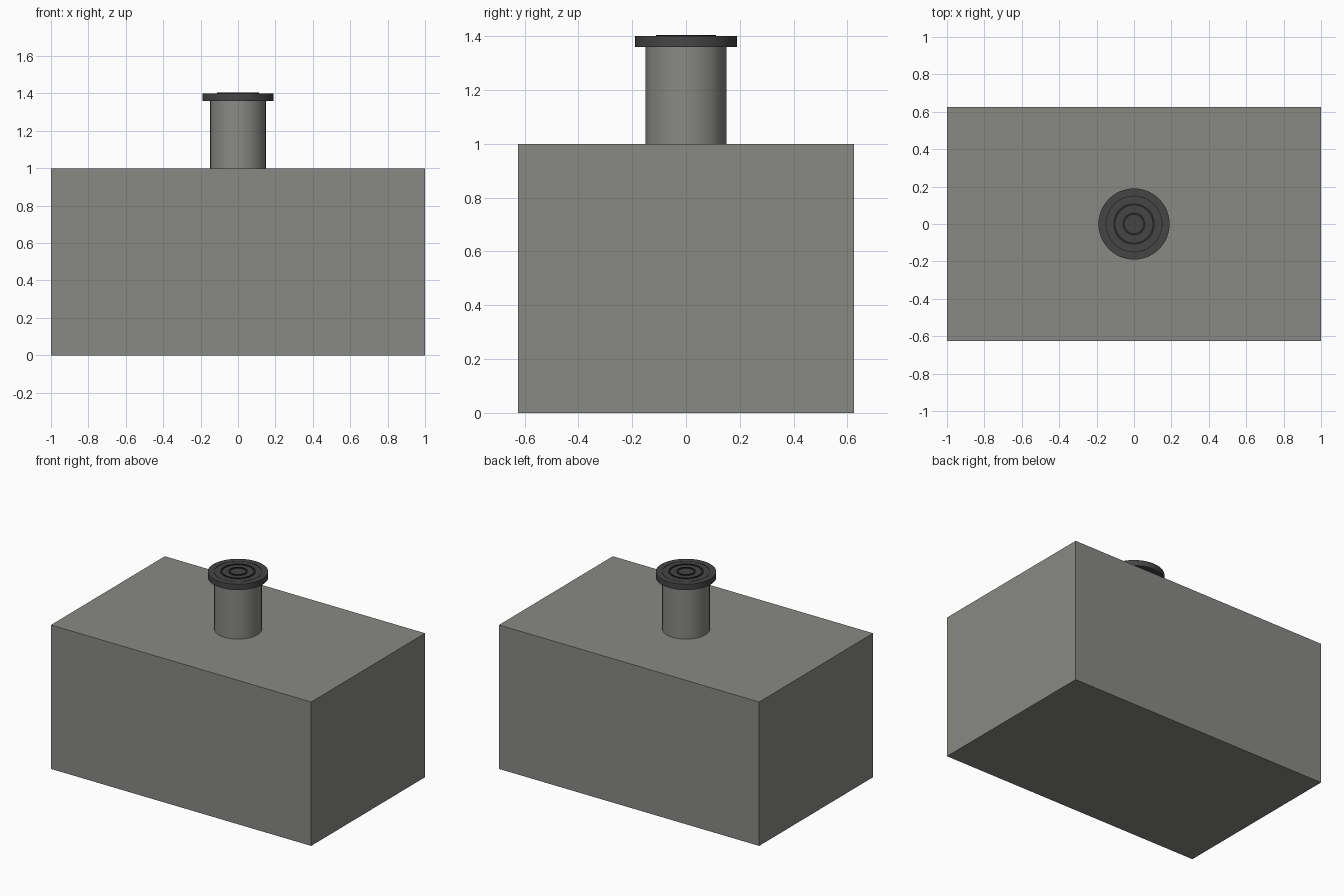
import bpy, bmesh, math

if "Cube" in bpy.data.objects:
    bpy.data.objects.remove(bpy.data.objects["Cube"])

def material(name, rgb):
    m = bpy.data.materials.new(name)
    m.diffuse_color = (*rgb, 1)
    m.use_nodes = True
    m.node_tree.nodes["Principled BSDF"].inputs["Base Color"].default_value = m.diffuse_color
    return m

concrete = material("concrete grey", (0.25, 0.255, 0.235))
iron = material("dark iron", (0.06, 0.06, 0.06))
groove = material("blackened iron", (0.018, 0.018, 0.018))

def finish(name, bm, mat, smooth=False):
    me = bpy.data.meshes.new(name)
    bmesh.ops.recalc_face_normals(bm, faces=bm.faces)
    bm.to_mesh(me)
    bm.free()
    me.materials.append(mat)
    ob = bpy.data.objects.new(name, me)
    bpy.context.collection.objects.link(ob)
    if smooth:
        bpy.context.view_layer.objects.active = ob
        ob.select_set(True)
        bpy.ops.object.shade_smooth_by_angle(angle=math.radians(30))
        ob.select_set(False)
    return ob

def cylinder(name, r, z0, z1, mat, n=32):
    bm = bmesh.new()
    bmesh.ops.create_cone(bm, cap_ends=True, segments=n, radius1=r, radius2=r, depth=z1 - z0)
    bmesh.ops.translate(bm, verts=bm.verts, vec=(0, 0, (z0 + z1) / 2))
    return finish(name, bm, mat, True)

def ring(name, r0, r1, z0, z1, mat, n=48):
    # rectangular cross-section swept around z
    bm = bmesh.new()
    prof = [(r0, z0), (r1, z0), (r1, z1), (r0, z1)]
    loops = [[bm.verts.new((r * math.cos(2 * math.pi * i / n), r * math.sin(2 * math.pi * i / n), z))
              for r, z in prof] for i in range(n)]
    for i in range(n):
        a, b = loops[i], loops[(i + 1) % n]
        for k in range(4):
            bm.faces.new((a[k], b[k], b[(k + 1) % 4], a[(k + 1) % 4]))
    return finish(name, bm, mat, True)

# buried tank block
bm = bmesh.new()
bmesh.ops.create_cube(bm, size=1)
bmesh.ops.scale(bm, verts=bm.verts, vec=(2, 1.25, 1))
bmesh.ops.translate(bm, verts=bm.verts, vec=(0, 0, 0.5))
finish("tank_body", bm, concrete)

# access shaft and cover
cylinder("access_shaft", 0.15, 1.0, 1.37, concrete)
cylinder("cover", 0.19, 1.36, 1.4, iron, 48)

# concentric ribs on the cover
for i, (r, w) in enumerate([(0.055, 0.012), (0.105, 0.012), (0.15, 0.004)]):
    top = 1.404 if i < 2 else 1.401
    ring(f"cover_rib_{i + 1}", r - w / 2, r + w / 2, 1.395, top, groove)
